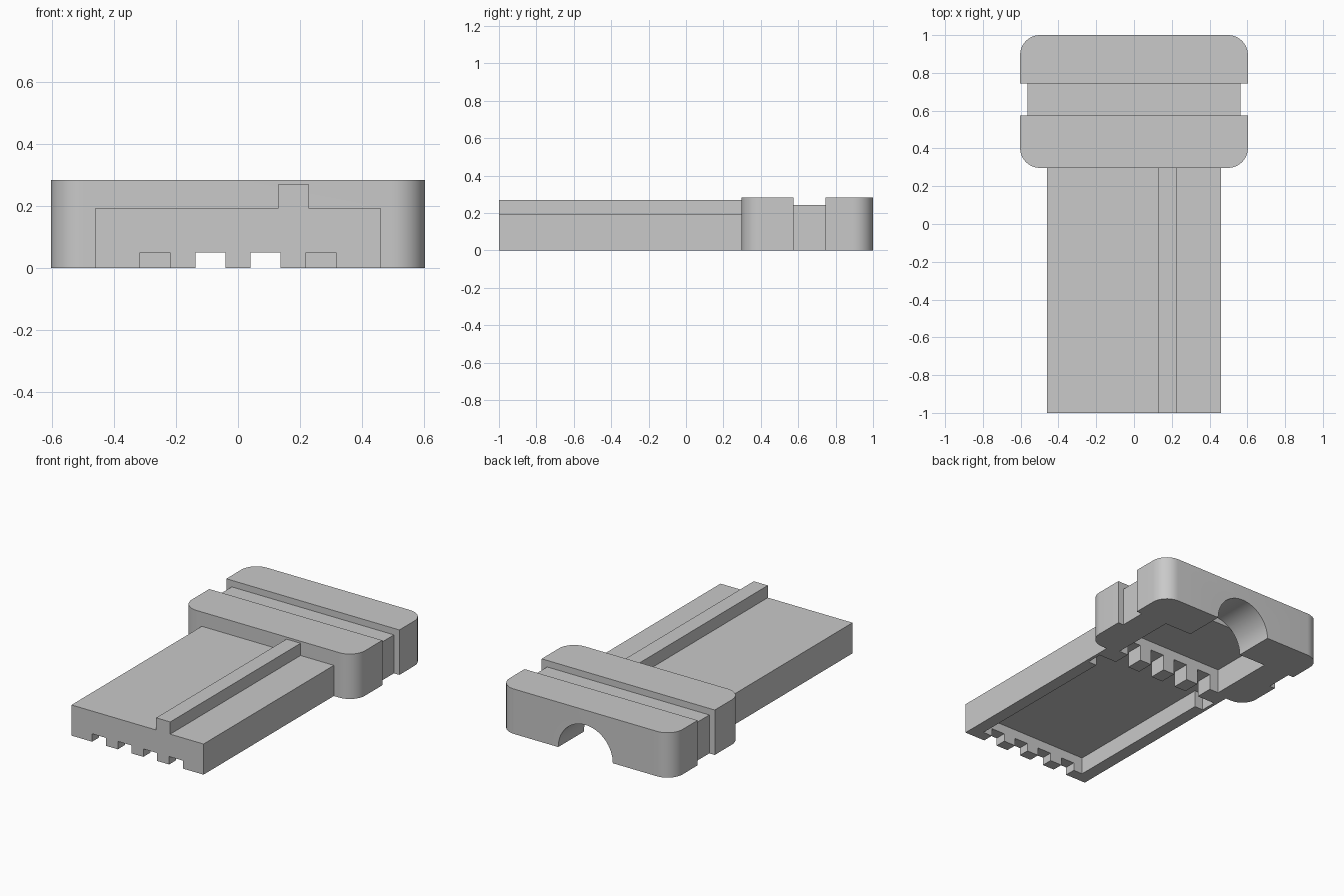
import bpy
import bmesh
import math
from mathutils import Matrix

cube = bpy.data.objects.get("Cube")
if cube:
    bpy.data.objects.remove(cube, do_unlink=True)

grey = bpy.data.materials.new("neutral_grey")
grey.use_nodes = True
colour = (0.585, 0.585, 0.585, 1)
grey.diffuse_color = colour
grey.node_tree.nodes["Principled BSDF"].inputs["Base Color"].default_value = colour


def make_object(name, bm):
    bmesh.ops.recalc_face_normals(bm, faces=bm.faces)
    mesh = bpy.data.meshes.new(name)
    bm.to_mesh(mesh)
    bm.free()
    mesh.materials.append(grey)
    obj = bpy.data.objects.new(name, mesh)
    bpy.context.collection.objects.link(obj)
    return obj


def box(name, x0, x1, y0, y1, z0, z1, corner=0):
    """Box between limits, optionally with rounded upright corners."""
    bm = bmesh.new()
    bmesh.ops.create_cube(bm, size=1)
    for v in bm.verts:
        v.co.x = x1 if v.co.x > 0 else x0
        v.co.y = y1 if v.co.y > 0 else y0
        v.co.z = z1 if v.co.z > 0 else z0
    if corner:
        upright = [e for e in bm.edges
                   if abs(e.verts[0].co.z - e.verts[1].co.z) > 0.01]
        bmesh.ops.bevel(bm, geom=upright, offset=corner, segments=10,
                        profile=0.5, affect='EDGES')
    return make_object(name, bm)


def cut(target, cutters):
    """Subtract each cutter in turn, then discard it."""
    bpy.context.view_layer.objects.active = target
    for cutter in cutters:
        cutter.hide_render = True
        mod = target.modifiers.new("cut", 'BOOLEAN')
        mod.operation = 'DIFFERENCE'
        mod.solver = 'EXACT'
        mod.object = cutter
        bpy.ops.object.modifier_apply(modifier=mod.name)
        bpy.data.objects.remove(cutter, do_unlink=True)


BELOW = -0.1
HEAD_FRONT = 0.297
BODY_END = 0.32
BODY_TOP = 0.193
POCKET_TOP = 0.107

# Plug body: board pocket with wider shoulders, and contact slots at both ends
body = box("plug_body", -0.46, 0.46, -1, BODY_END, 0, BODY_TOP)
cutters = [
    box("board_pocket", -0.38, 0.38, -0.93, 0.21, BELOW, POCKET_TOP),
    box("shoulder_pocket", -0.44, 0.44, 0.107, 0.21, BELOW, POCKET_TOP),
]
for x in (-0.268, -0.089, 0.089, 0.268):
    for y0, y1, top in ((-1.1, -0.8, 0.05), (0.15, 0.4, 0.1)):
        cutters.append(box("contact_slot", x - 0.048, x + 0.048, y0, y1, BELOW, top))
cut(body, cutters)

# Key rib along the top
box("key_rib", 0.13, 0.228, -1, HEAD_FRONT, BODY_TOP, 0.27)

# Grip head: grooved block with a hollow and a half-round cable exit
head = box("grip_head", -0.603, 0.603, HEAD_FRONT, 1, 0, 0.283, corner=0.105)
bm = bmesh.new()
bmesh.ops.create_cone(bm, cap_ends=True, segments=64, radius1=0.19, radius2=0.19,
                      depth=0.4,
                      matrix=Matrix.Translation((0, 0.945, 0))
                      @ Matrix.Rotation(math.pi / 2, 4, 'X'))
cable_exit = make_object("cable_exit", bm)
cut(head, [
    box("top_groove", -1, 1, 0.575, 0.745, 0.242, 0.4),
    box("left_groove", 0.565, 1, 0.575, 0.745, BELOW, 0.4),
    box("right_groove", -1, -0.565, 0.575, 0.745, BELOW, 0.4),
    box("body_socket", -0.46, 0.46, 0.2, BODY_END, BELOW, BODY_TOP),
    box("head_hollow", -0.38, 0.38, 0.25, 0.745, BELOW, 0.155),
    cable_exit,
])

# Smooth only the rounded surfaces
bpy.ops.object.select_all(action='DESELECT')
head.select_set(True)
bpy.context.view_layer.objects.active = head
bpy.ops.object.shade_smooth_by_angle(angle=math.radians(30))
